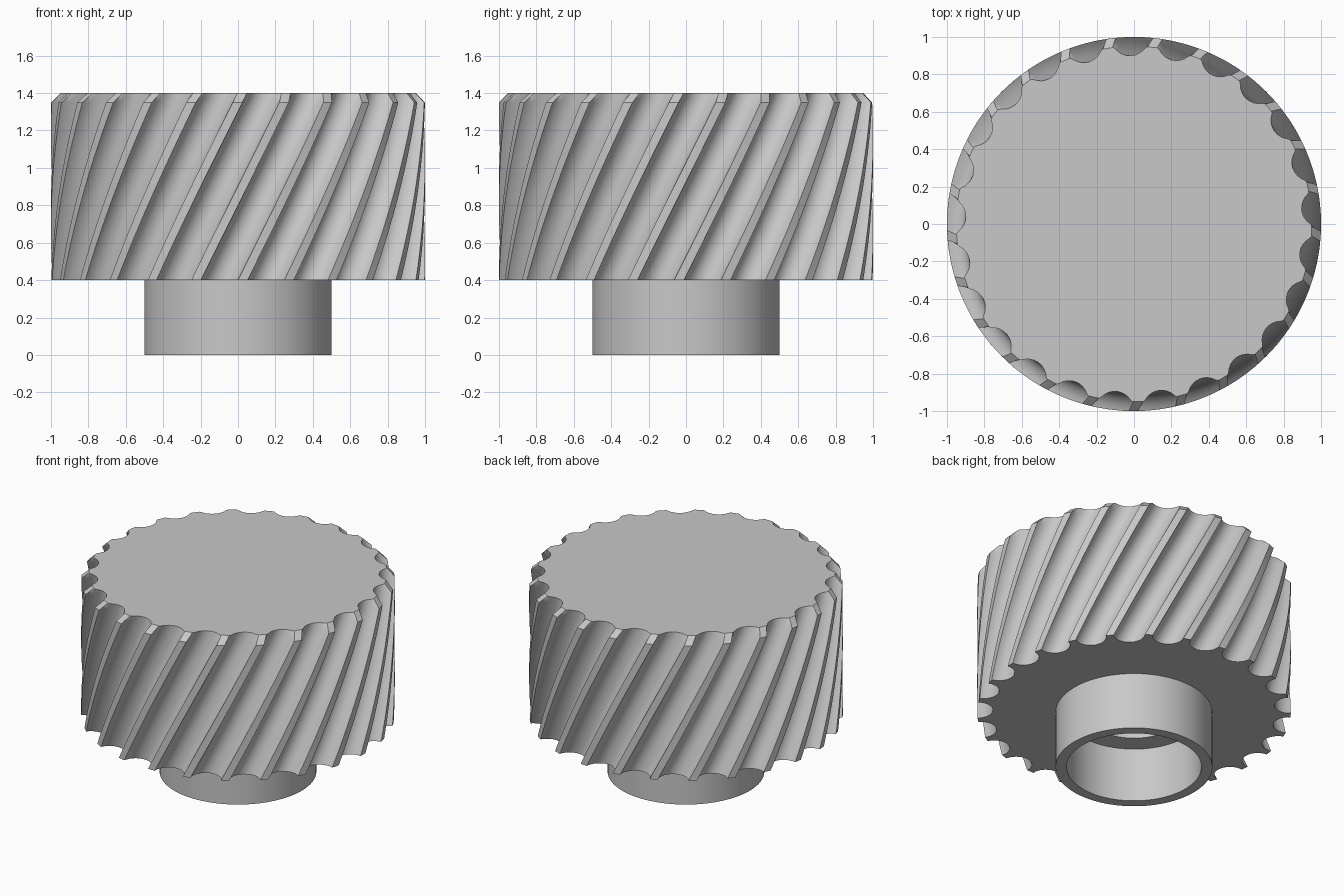
import bpy, bmesh
from math import sin, cos, pi, tau, atan2, hypot, radians

GROOVES = 25
GROOVE_R = 0.1        # groove is a half circle cut into the rim
TWIST = 0.5           # turn of the helix over the full height, in radians
Z0, Z1, CHAMFER = 0.4, 1.4, 0.05
TOP_PHASE = radians(91.3)
ARC, STEPS = 14, 24

cube = bpy.data.objects.get("Cube")
if cube:
    bpy.data.objects.remove(cube, do_unlink=True)

grey = bpy.data.materials.new("plain_grey")
grey.use_nodes = True
colour = (0.58, 0.58, 0.58, 1)
grey.diffuse_color = colour
grey.node_tree.nodes["Principled BSDF"].inputs["Base Color"].default_value = colour


def rim_profile():
    """Polar points (angle, radius) of the grooved rim, radius 1."""
    pts = []
    for g in range(GROOVES):
        centre = g * tau / GROOVES
        for i in range(ARC + 1):
            t = pi * i / ARC
            x, y = 1 - GROOVE_R * sin(t), -GROOVE_R * cos(t)
            pts.append((centre + atan2(y, x), min(1, hypot(x, y))))
        pts.append((centre + pi / GROOVES, 1))
    return pts


PROFILE = rim_profile()


def rim_ring(z):
    """Grooved section at height z, turned along the helix and chamfered."""
    turn = TOP_PHASE + TWIST * (z - Z1) / (Z1 - Z0)
    limit = min(1, 1 - CHAMFER + (Z1 - z))
    return [(min(r, limit) * cos(a + turn), min(r, limit) * sin(a + turn), z)
            for a, r in PROFILE]


def round_ring(radius, z, angles):
    return [(radius * cos(a), radius * sin(a), z) for a in angles]


def loft(name, rings, capped):
    """Join rings of equal size with quads, closing the ends if capped."""
    bm = bmesh.new()
    loops = [[bm.verts.new(p) for p in ring] for ring in rings]
    for low, high in zip(loops, loops[1:]):
        n = len(low)
        for i in range(n):
            j = (i + 1) % n
            bm.faces.new((low[i], low[j], high[j], high[i]))
    if capped:
        bm.faces.new(loops[0][::-1])
        bm.faces.new(loops[-1])
    bmesh.ops.recalc_face_normals(bm, faces=bm.faces)
    mesh = bpy.data.meshes.new(name)
    bm.to_mesh(mesh)
    bm.free()
    mesh.materials.append(grey)
    obj = bpy.data.objects.new(name, mesh)
    bpy.context.collection.objects.link(obj)
    bpy.ops.object.select_all(action="DESELECT")
    obj.select_set(True)
    bpy.context.view_layer.objects.active = obj
    bpy.ops.object.shade_smooth_by_angle(angle=radians(30))
    return obj


# Grip: blind bore, flat underside, helical grooves, chamfered top
bottom_turn = TOP_PHASE - TWIST
rim_angles = [a + bottom_turn for a, r in PROFILE]
shoulder = Z1 - CHAMFER
heights = [Z0 + (shoulder - Z0) * i / STEPS for i in range(STEPS + 1)]
heights += [Z1 - CHAMFER / 2, Z1]
bore = [round_ring(0.29, z, rim_angles) for z in (1.0, Z0)]
loft("knurled_grip", bore + [rim_ring(z) for z in heights], True)

# Collar: hollow stem with an inner ledge around the bore
circle = [tau * i / 96 for i in range(96)]
section = [(0.5, 0.4), (0.5, 0), (0.43, 0), (0.43, 0.38), (0.29, 0.38), (0.29, 0.4)]
loft("collar", [round_ring(r, z, circle) for r, z in section], False)
